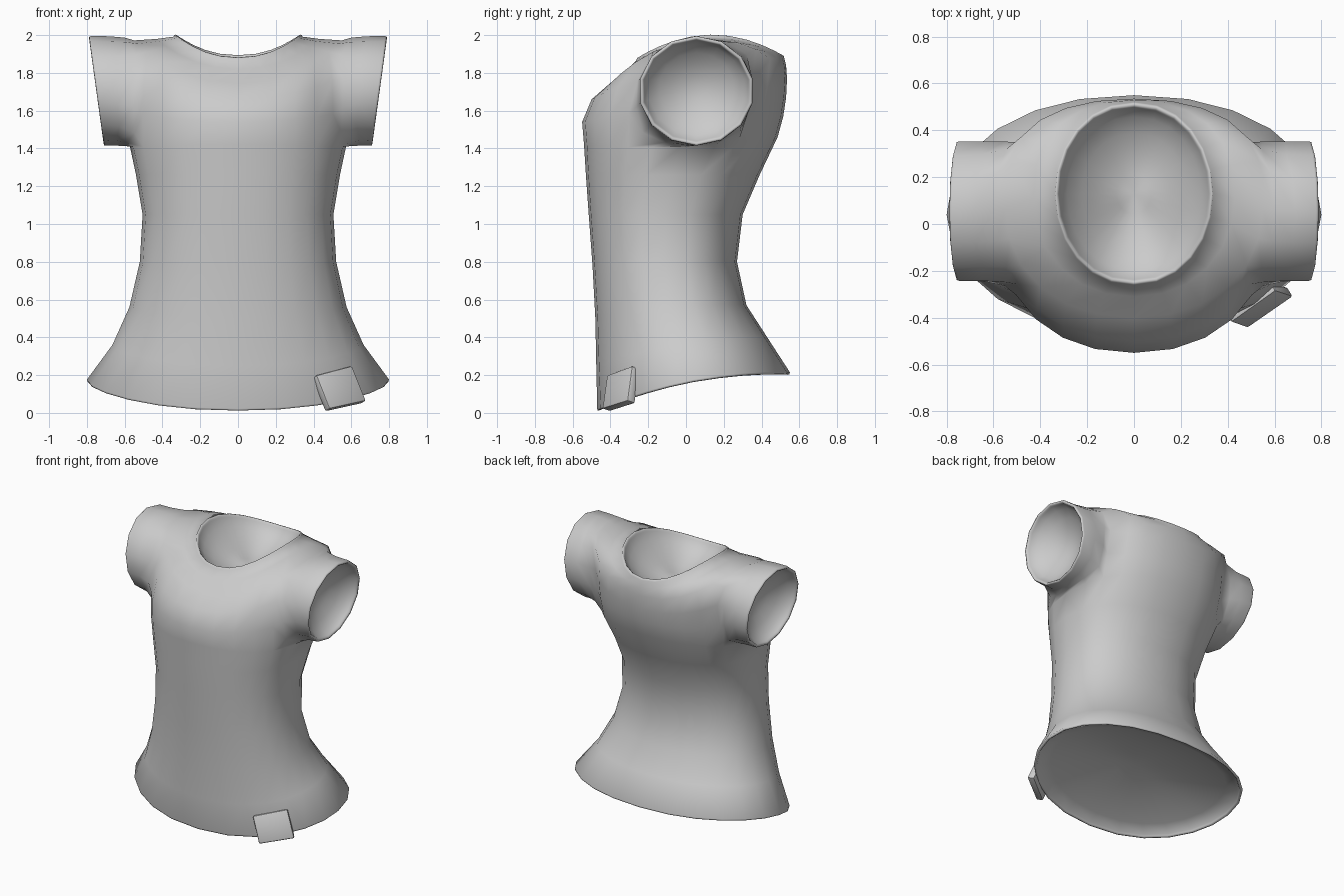
import bpy, bmesh, math
from mathutils import Vector

if "Cube" in bpy.data.objects:
    bpy.data.objects.remove(bpy.data.objects["Cube"])

SEG = 24
grey = bpy.data.materials.new("grey cloth")
grey.diffuse_color = (0.6, 0.6, 0.6, 1)
grey.use_nodes = True
grey.node_tree.nodes["Principled BSDF"].inputs["Base Color"].default_value = grey.diffuse_color


def finish(name, bm, bevel=0.0, angle=120):
    bmesh.ops.recalc_face_normals(bm, faces=bm.faces)
    me = bpy.data.meshes.new(name)
    bm.to_mesh(me)
    bm.free()
    me.materials.append(grey)
    ob = bpy.data.objects.new(name, me)
    bpy.context.collection.objects.link(ob)
    bpy.ops.object.select_all(action='DESELECT')
    ob.select_set(True)
    bpy.context.view_layer.objects.active = ob
    if bevel:
        m = ob.modifiers.new("soft edge", 'BEVEL')
        m.width = bevel
        m.segments = 2
        bpy.ops.object.modifier_apply(modifier=m.name)
    bpy.ops.object.shade_smooth_by_angle(angle=math.radians(angle))
    return ob


def bridge(bm, low, high):
    n = len(low)
    for k in range(n):
        m = (k + 1) % n
        bm.faces.new((low[k], low[m], high[m], high[k]))


def hollow(bm, loop, inward, depth):
    """Close an opening with a rounded lip and a shallow bowl."""
    inward = Vector(inward).normalized()
    start = [v.co.copy() for v in loop]
    centre = sum(start, Vector()) / len(start)
    radius = sum((p - centre).length for p in start) / len(start)
    prev = loop
    steps = [(1 - 0.003 / radius, -0.010), (1 - 0.012 / radius, -0.012),
             (1 - 0.020 / radius, -0.004), (1 - 0.024 / radius, 0.006)]
    steps += [(f, depth * (1 - f * f)) for f in (0.84, 0.66, 0.45, 0.22)]
    for f, d in steps:
        row = [bm.verts.new(centre + (p - centre) * f + inward * d) for p in start]
        bridge(bm, prev, row)
        prev = row
    tip = bm.verts.new(centre + inward * depth)
    for k in range(len(prev)):
        bm.faces.new((prev[k], prev[(k + 1) % len(prev)], tip))


# Body rings from hem to neck: front z, side z, back z, half width,
# front y, back y, front roundness, back roundness
RINGS = [
    (0.022, 0.176, 0.215, 0.80, -0.47, 0.55, 1.0, 0.95),
    (0.25, 0.36, 0.40, 0.665, -0.475, 0.43, 0.93, 0.93),
    (0.50, 0.56, 0.57, 0.575, -0.48, 0.32, 0.9, 0.9),
    (0.78, 0.80, 0.80, 0.52, -0.495, 0.27, 0.87, 0.87),
    (1.05, 1.05, 1.05, 0.505, -0.515, 0.30, 0.86, 0.85),
    (1.26, 1.26, 1.26, 0.54, -0.53, 0.39, 0.86, 0.83),
    (1.42, 1.41, 1.46, 0.572, -0.54, 0.485, 0.88, 0.76),
    (1.54, 1.60, 1.57, 0.575, -0.55, 0.515, 0.9, 0.66),
    (1.66, 1.79, 1.67, 0.57, -0.50, 0.53, 0.92, 0.62),
    (1.745, 1.972, 1.77, 0.55, -0.40, 0.535, 0.95, 0.62),
    (1.82, 1.98, 1.84, 0.43, -0.31, 0.53, 1.0, 0.8),
    (1.868, 1.992, 1.88, 0.34, -0.262, 0.52, 1.0, 1.0),
]


def ring_point(ring, j):
    zf, zs, zb, w, f, b, ef, eb = ring
    a = 2 * math.pi * j / SEG
    s, c = math.sin(a), math.cos(a)
    e = ef if c > 0 else eb
    x = math.copysign(abs(s) ** 0.92, s) * w
    y = (f + b) / 2 - math.copysign(abs(c) ** e, c) * (b - f) / 2
    z = zs + (zf - zb) / 2 * c + ((zf + zb) / 2 - zs) * c * c
    return x, y, z


# Shirt body, with an opening on each side for the sleeves
bm = bmesh.new()
grid = [[bm.verts.new(ring_point(r, j)) for j in range(SEG)] for r in RINGS]
hole_cols = {4, 5, 6, 7, 16, 17, 18, 19}
for i in range(len(RINGS) - 1):
    for j in range(SEG):
        if 6 <= i <= 8 and j in hole_cols:
            continue
        k = (j + 1) % SEG
        bm.faces.new((grid[i][j], grid[i][k], grid[i + 1][k], grid[i + 1][j]))

# Sleeves: blend each opening into a slanted round cuff
LOOP = [(6, 6), (6, 7), (6, 8), (7, 8), (8, 8), (9, 8), (9, 7),
        (9, 6), (9, 5), (9, 4), (8, 4), (7, 4), (6, 4), (6, 5)]
n = len(LOOP)
for side in (1, -1):
    base = [grid[i][j if side == 1 else (SEG - j) % SEG] for i, j in LOOP]
    cuff = []
    for k in range(n):
        a = -math.pi / 2 + 2 * math.pi * k / n
        z = 1.705 + 0.29 * math.sin(a)
        x = 0.698 + (z - 1.415) / 0.58 * 0.08
        cuff.append(Vector((side * x, 0.055 + 0.305 * math.cos(a), z)))
    starts = [v.co.copy() for v in base]
    prev = base
    for along, blend in ((0.22, 0.65), (0.6, 0.95), (1, 1)):
        row = []
        for p, q in zip(starts, cuff):
            co = p.lerp(q, blend)
            co.x = p.x + (q.x - p.x) * along
            row.append(bm.verts.new(co))
        bridge(bm, prev, row)
        prev = row
    hollow(bm, prev, (-side, 0, 0.14), 0.15)

# Neck and hem openings
hollow(bm, grid[-1], (0, 0, -1), 0.19)
hollow(bm, grid[0], (0, 0, 1), 0.11)
finish("shirt", bm)

# Folded tag gripping the hem
outer = [Vector(p) for p in ((0.415, -0.42, 0.20), (0.485, -0.445, 0.022),
                             (0.68, -0.31, 0.065), (0.605, -0.285, 0.25))]
normal = (outer[1] - outer[0]).cross(outer[3] - outer[0]).normalized()
bm = bmesh.new()
front = [bm.verts.new(p) for p in outer]
back = [bm.verts.new(p - normal * 0.05) for p in outer]
bm.faces.new(front)
bm.faces.new(back[::-1])
bridge(bm, front, back)
finish("hem_tag", bm, bevel=0.01, angle=40)
